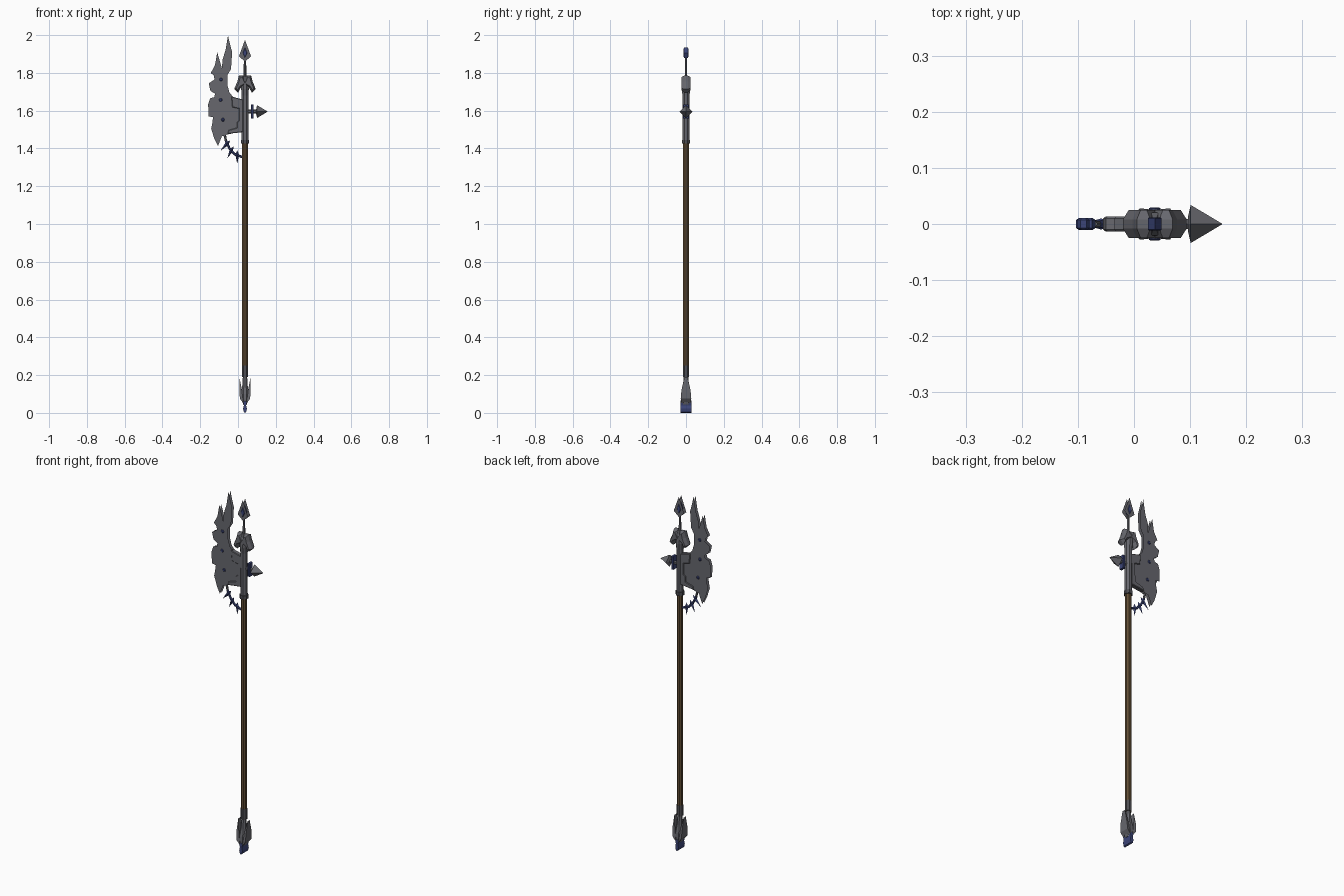
import bpy, bmesh, math
from mathutils import Vector, Matrix

if "Cube" in bpy.data.objects:
    bpy.data.objects.remove(bpy.data.objects["Cube"])

CX = 0.037  # shaft axis


def material(name, rgb):
    m = bpy.data.materials.new(name)
    m.diffuse_color = (*rgb, 1)
    m.use_nodes = True
    m.node_tree.nodes["Principled BSDF"].inputs["Base Color"].default_value = m.diffuse_color
    return m


STEEL = material("grey steel", (0.135, 0.137, 0.155))
DARK = material("dark steel", (0.075, 0.075, 0.085))
BLUE = material("deep blue", (0.045, 0.06, 0.19))
WOOD = material("brown wood", (0.12, 0.075, 0.035))


def finish(name, bm, mat):
    bmesh.ops.recalc_face_normals(bm, faces=bm.faces)
    me = bpy.data.meshes.new(name)
    bm.to_mesh(me)
    bm.free()
    me.materials.append(mat)
    ob = bpy.data.objects.new(name, me)
    bpy.context.collection.objects.link(ob)
    return ob


def plate(name, outline, half, mat, bevel=0.005, rim=0.0):
    """Flat part in the xz plane with bevelled edges, mirrored across y = 0."""
    bm = bmesh.new()
    face = bm.faces.new([bm.verts.new((x, -rim, z)) for x, z in outline])
    if rim:
        side = bmesh.ops.extrude_edge_only(bm, edges=bm.edges[:])
        for v in side["geom"]:
            if isinstance(v, bmesh.types.BMVert):
                v.co.y = 0
    bmesh.ops.inset_region(bm, faces=[face], thickness=bevel, use_even_offset=True)
    for v in face.verts:
        v.co.y = -half
    twin = bmesh.ops.duplicate(bm, geom=bm.verts[:] + bm.edges[:] + bm.faces[:])
    for v in twin["geom"]:
        if isinstance(v, bmesh.types.BMVert):
            v.co.y *= -1
    bmesh.ops.remove_doubles(bm, verts=bm.verts, dist=1e-5)
    return finish(name, bm, mat)


def loft(name, rings, mat, sides=8, turn=0.0, origin=(CX, 0, 0), axis=(0, 0, 1)):
    """Stack of elliptical rings (distance, radius a, radius b) along an axis."""
    rot = Vector((0, 0, 1)).rotation_difference(Vector(axis)).to_matrix().to_4x4()
    m = Matrix.Translation(origin) @ rot
    bm = bmesh.new()
    loops = []
    for d, a, b in rings:
        angs = [turn + math.tau * i / sides for i in range(sides)]
        loops.append([bm.verts.new(m @ Vector((a * math.cos(t), b * math.sin(t), d))) for t in angs])
    for lo, hi in zip(loops, loops[1:]):
        for i in range(sides):
            j = (i + 1) % sides
            bm.faces.new((lo[i], lo[j], hi[j], hi[i]))
    bm.faces.new(loops[0])
    bm.faces.new(loops[-1])
    return finish(name, bm, mat)


def sym(points):
    """Mirror a right-hand half outline about the shaft axis."""
    return [(CX + x, z) for x, z in points] + [(CX - x, z) for x, z in reversed(points) if x > 0]


# Shaft, collars and head socket
E = math.pi / 8
loft("shaft", [(0.19, .016, .016), (1.44, .016, .016)], WOOD, 8, E)
loft("lower_sleeve", [(0.10, .012, .012), (0.19, .012, .012), (0.191, .0175, .0175), (0.25, .0175, .0175)], DARK, 8, E)
loft("head_collar", [(1.425, .023, .023), (1.445, .023, .023)], DARK, 8, E)
loft("head_socket", [(1.435, .019, .019), (1.68, .019, .02), (1.715, .022, .025),
                     (1.76, .018, .022), (1.785, .008, .010)], STEEL, 8, E)

# Winged crest and top spear
plate("crest", sym([(0, 1.765), (.008, 1.785), (.032, 1.787), (.040, 1.755), (.057, 1.715), (.036, 1.695),
                    (.022, 1.722), (0, 1.735)])[:-0 or None], 0.025, STEEL, 0.009, 0.008)
loft("spear_rod", [(1.76, .008, .008), (1.88, .006, .006)], STEEL, 6)
plate("spear_head", sym([(0, 1.86), (.012, 1.87), (.032, 1.888), (0, 1.975)]), 0.010, STEEL, 0.010)
plate("spear_gem", sym([(0, 1.88), (.012, 1.905), (0, 1.935)]), 0.012, BLUE, 0.002, 0.010)

# Axe blade with notched cutting edge
blade = [(-.053, 1.998), (-.043, 1.955), (-.031, 1.91), (-.037, 1.82), (-.055, 1.79), (-.056, 1.735),
         (-.045, 1.695), (-.025, 1.672), (.022, 1.655), (.022, 1.49), (-.052, 1.475), (-.085, 1.465),
         (-.106, 1.412), (-.125, 1.45), (-.142, 1.505), (-.136, 1.535), (-.132, 1.565), (-.156, 1.57),
         (-.158, 1.635), (-.148, 1.665), (-.125, 1.672), (-.122, 1.69), (-.146, 1.705), (-.155, 1.745),
         (-.124, 1.765), (-.128, 1.785), (-.144, 1.80), (-.122, 1.84), (-.110, 1.908), (-.096, 1.862),
         (-.085, 1.822), (-.082, 1.87), (-.066, 1.92)]
plate("axe_blade", blade, 0.008, STEEL, 0.006)

# Bracket holding the blade to the socket
bracket = [(-.035, 1.675), (.03, 1.658), (.03, 1.487), (-.055, 1.477), (-.05, 1.497), (-.005, 1.51),
           (-.005, 1.54), (.006, 1.548), (.006, 1.61), (-.03, 1.618)]
plate("blade_bracket", bracket, 0.013, STEEL, 0.003, 0.010)

# Blue studs through the blade
for i, (x, z) in enumerate([(-.09, 1.765), (-.092, 1.657), (-.08, 1.552)]):
    loft(f"blade_stud_{i}", [(-.011, .006, .006), (-.007, .011, .011), (.007, .011, .011), (.011, .006, .006)],
         BLUE, 6, 0, (x, 0, z), (0, 1, 0))

# Curved guard with thorns below the blade
arc = [Vector(p) for p in [(-.072, 0, 1.48), (-.064, 0, 1.44), (-.045, 0, 1.40), (-.018, 0, 1.37), (.028, 0, 1.352)]]
for i, (a, b) in enumerate(zip(arc, arc[1:])):
    d = b - a
    loft(f"guard_link_{i}", [(0, .007, .007), (d.length * 1.05, .006, .006)], BLUE if i else STEEL, 6, 0, a, d)
for i, (base, tip) in enumerate([((-.058, 1.425), (-.092, 1.388)), ((-.035, 1.39), (-.055, 1.35)),
                                 ((-.004, 1.366), (-.004, 1.322))]):
    a, b = Vector((base[0], 0, base[1])), Vector((tip[0], 0, tip[1]))
    d = b - a
    loft(f"guard_thorn_{i}", [(-.022, .001, .001), (0, .010, .010), (d.length, .0005, .0005)], BLUE, 4, 0, a, d)

# Rear spike with cross plate
loft("rear_rod", [(0.04, .010, .010), (0.105, .010, .010)], STEEL, 6, 0, (0, 0, 1.595), (1, 0, 0))
plate("rear_cross_plate", [(.069, 1.558), (.082, 1.558), (.082, 1.632), (.069, 1.632)], 0.015, BLUE, 0.002, 0.013)
loft("rear_spike", [(.096, .012, .012), (.101, .034, .034), (.157, .0005, .0005)], STEEL, 4, 0,
     (0, 0, 1.595), (1, 0, 0))

# Butt: flared steel cheeks around a blue foot
loft("butt_core", [(.045, .010, .026), (.075, .022, .028), (.10, .024, .027), (.14, .016, .018), (.195, .012, .013)],
     STEEL, 8, E)
for s in (-1, 1):
    bm = bmesh.new()
    low, top = [], []
    prof = [(.008, .05, .026), (.027, .075, .028), (.030, .12, .024), (.029, .187, .009), (.019, .135, .02)]
    for x, z, y in prof:
        low.append(bm.verts.new((CX + s * x, -y, z)))
        top.append(bm.verts.new((CX + s * x, y, z)))
    bm.faces.new(low)
    bm.faces.new(top)
    for i in range(len(prof)):
        j = (i + 1) % len(prof)
        bm.faces.new((low[i], low[j], top[j], top[i]))
    finish("butt_cheek_left" if s < 0 else "butt_cheek_right", bm, STEEL)
plate("butt_foot", sym([(0, 0), (.006, .004), (.010, .022), (.006, .04), (.010, .055), (0, .065)]),
      0.029, BLUE, 0.0015, 0.028)
